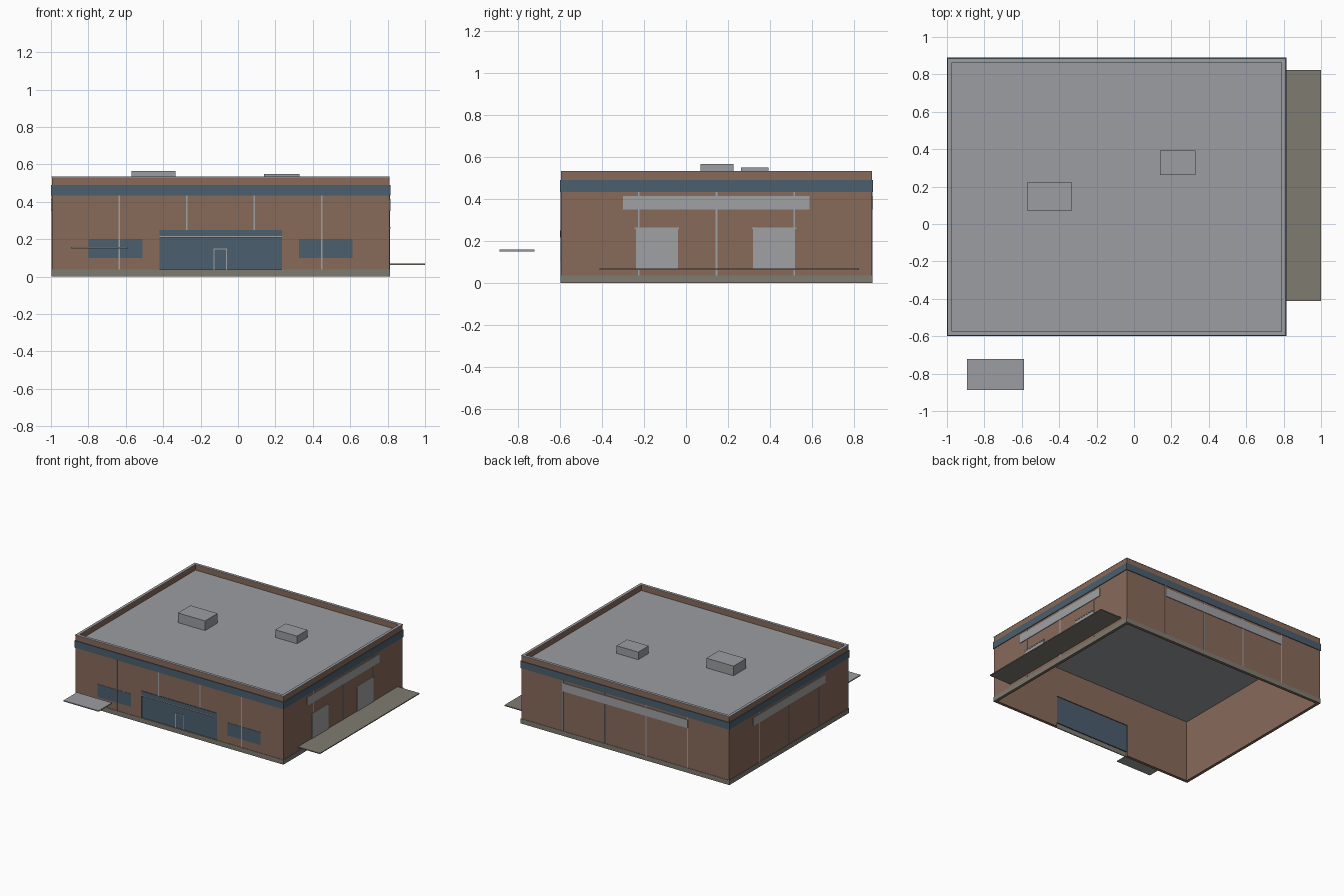
import bpy, bmesh

if "Cube" in bpy.data.objects:
    bpy.data.objects.remove(bpy.data.objects["Cube"])


def material(name, r, g, b):
    lin = lambda c: ((c / 255 + 0.055) / 1.055) ** 2.4
    m = bpy.data.materials.new(name)
    m.diffuse_color = (lin(r), lin(g), lin(b), 1)
    m.use_nodes = True
    m.node_tree.nodes["Principled BSDF"].inputs["Base Color"].default_value = m.diffuse_color
    return m


BRICK = material("brown brick", 135, 106, 90)
BLUE = material("slate blue", 75, 94, 110)
SILVER = material("light grey metal", 160, 161, 164)
ROOF = material("roof grey", 156, 157, 161)
STONE = material("warm grey stone", 127, 123, 113)

# Outer wall limits
X0, X1, Y0, Y1 = -0.995, 0.81, -0.595, 0.885
T = 0.02


def boxes(name, mat, *extents):
    """One object made of boxes given as (x0, x1, y0, y1, z0, z1)."""
    bm = bmesh.new()
    for a, b, c, d, e, f in extents:
        verts = bmesh.ops.create_cube(bm, size=1)["verts"]
        for v in verts:
            v.co = (b if v.co.x > 0 else a,
                    d if v.co.y > 0 else c,
                    f if v.co.z > 0 else e)
    me = bpy.data.meshes.new(name)
    bm.to_mesh(me)
    bm.free()
    me.materials.append(mat)
    ob = bpy.data.objects.new(name, me)
    bpy.context.collection.objects.link(ob)
    return ob


def ring(out, t, z0, z1):
    """Rectangular ring, pushed out from the wall face by 'out', t thick."""
    a, b, c, d = X0 - out, X1 + out, Y0 - out, Y1 + out
    return [(a, b, c, c + t, z0, z1), (a, b, d - t, d, z0, z1),
            (a, a + t, c + t, d - t, z0, z1), (b - t, b, c + t, d - t, z0, z1)]


def plate(side, u0, u1, z0, z1, out, inn=0.003):
    """Thin plate lying on one wall of the building."""
    return {"front": (u0, u1, Y0 - out, Y0 + inn, z0, z1),
            "back": (u0, u1, Y1 - inn, Y1 + out, z0, z1),
            "left": (X0 - out, X0 + inn, u0, u1, z0, z1),
            "right": (X1 - inn, X1 + out, u0, u1, z0, z1)}[side]


# Hollow walls with an entrance opening in the front
E0, E1, EZ = -0.42, 0.235, 0.25
TOP = 0.531
front, *others = ring(0, T, 0, TOP)
boxes("walls", BRICK, *others,
      (X0, E0, Y0, Y0 + T, 0, TOP), (E1, X1, Y0, Y0 + T, 0, TOP),
      (E0, E1, Y0, Y0 + T, EZ, TOP))

# Plinth, blue band, coping and roof deck
boxes("plinth", STONE, *ring(0.003, 0.007, 0, 0.037))
boxes("fascia_band", BLUE, *ring(0.005, 0.009, 0.435, 0.49))
boxes("parapet_coping", ROOF, *ring(0.001, T + 0.002, TOP, 0.535))
boxes("roof_deck", ROOF, (X0 + 0.015, X1 - 0.015, Y0 + 0.015, Y1 - 0.015, 0.484, 0.49))

# Rooftop units
boxes("roof_unit_large", ROOF, (-0.57, -0.335, 0.07, 0.225, 0.488, 0.566))
boxes("roof_unit_small", ROOF, (0.14, 0.328, 0.263, 0.392, 0.488, 0.55))

# Entrance glazing, header, trim and door frame
boxes("entrance_glass", BLUE, (E0, E1, Y0 + 0.006, Y0 + 0.014, 0.035, EZ))
boxes("entrance_header", BLUE, plate("front", E0, E1, 0.217, EZ, 0.004, 0.01))
boxes("entrance_trim", SILVER, plate("front", E0, E1, 0.21, 0.217, 0.003, 0.01))
boxes("door_frame", SILVER,
      plate("front", -0.13, -0.125, 0.037, 0.15, -0.002, 0.01),
      plate("front", -0.064, -0.059, 0.037, 0.15, -0.002, 0.01),
      plate("front", -0.13, -0.059, 0.145, 0.15, -0.002, 0.01))

# Front windows
boxes("front_windows", BLUE,
      plate("front", -0.8, -0.51, 0.1, 0.2, 0.002),
      plate("front", 0.325, 0.612, 0.1, 0.2, 0.002))

# Evenly spaced vertical wall joints on all sides
joints = []
W = 0.004
for i in range(1, 5):
    x = X0 + (X1 - X0) * i / 5
    joints.append(plate("front", x - W, x + W, EZ if E0 < x < E1 else 0.037, 0.436, 0.003))
    joints.append(plate("back", x - W, x + W, 0.037, 0.436, 0.003))
for i in range(1, 4):
    y = Y0 + (Y1 - Y0) * i / 4
    for side in ("left", "right"):
        joints.append(plate(side, y - W, y + W, 0.037, 0.436, 0.003))
boxes("wall_joints", SILVER, *joints)

# High panels on the back and both sides
boxes("high_panels", SILVER,
      plate("back", -0.637, 0.45, 0.35, 0.415, 0.005),
      plate("left", -0.3, 0.589, 0.35, 0.415, 0.005),
      plate("right", -0.3, 0.589, 0.35, 0.415, 0.005))

# Loading doors with lintels
for n, y in enumerate((-0.139, 0.42), 1):
    boxes(f"loading_door_{n}", SILVER, plate("right", y - 0.1, y + 0.1, 0.067, 0.257, 0.004))
    boxes(f"door_lintel_{n}", SILVER, plate("right", y - 0.106, y + 0.106, 0.257, 0.266, 0.006))

# Loading apron on the right and detached slab at the front
boxes("loading_apron", STONE, (X1, 1.0, -0.413, 0.823, 0.062, 0.069))
boxes("front_slab", ROOF, (-0.893, -0.588, -0.888, -0.722, 0.151, 0.159))
